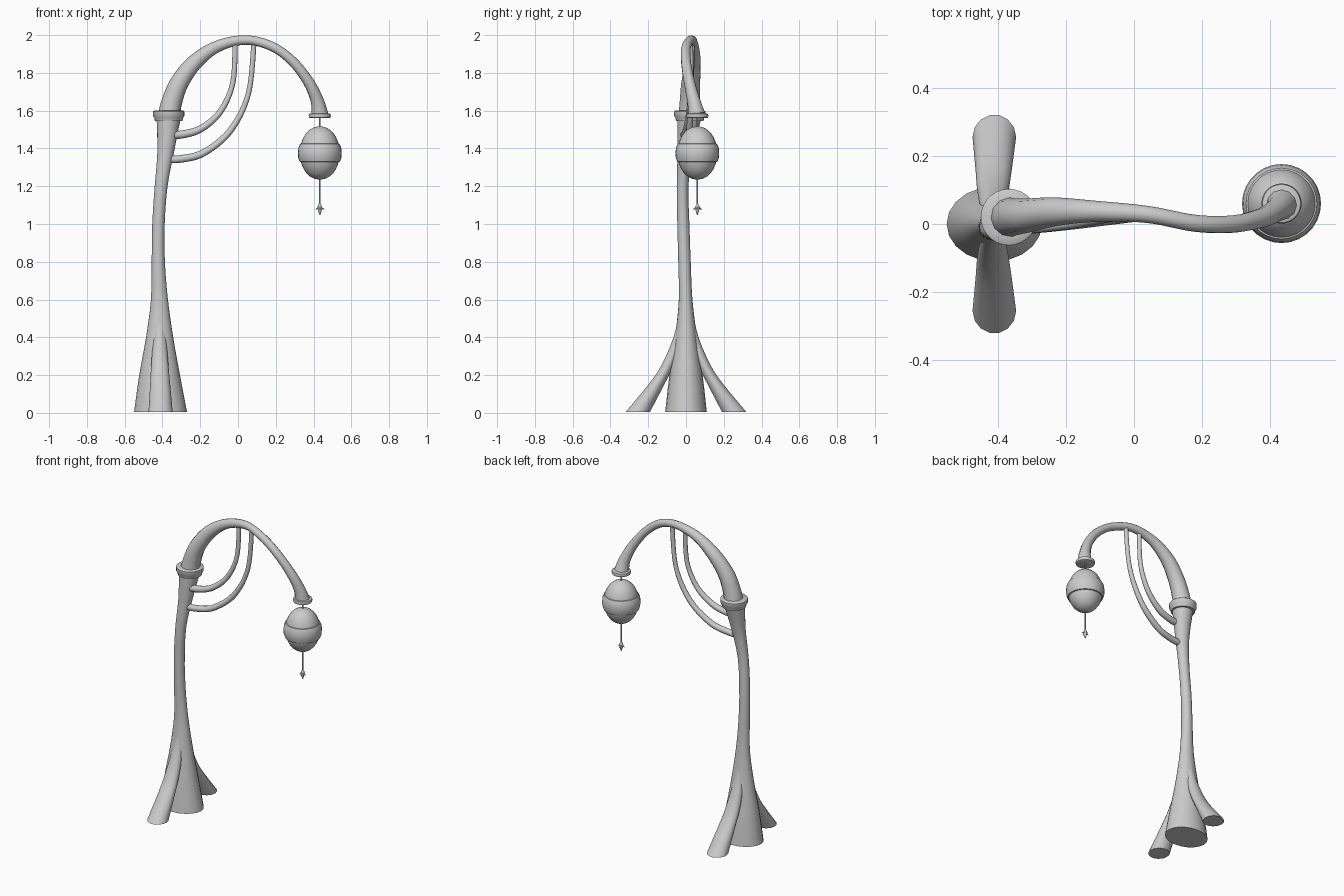
import bpy, bmesh, math
from mathutils import Vector, Matrix

if "Cube" in bpy.data.objects:
    bpy.data.objects.remove(bpy.data.objects["Cube"])


def smooth(ob, angle=40):
    bpy.ops.object.select_all(action='DESELECT')
    ob.select_set(True)
    bpy.context.view_layer.objects.active = ob
    bpy.ops.object.shade_smooth_by_angle(angle=math.radians(angle))


def catmull(rows, steps):
    out = []
    for i in range(len(rows) - 1):
        p = [rows[max(0, min(len(rows) - 1, i + k))] for k in (-1, 0, 1, 2)]
        for s in range(steps):
            t = s / steps
            out.append([0.5 * (2 * b + (c - a) * t + (2 * a - 5 * b + 4 * c - d) * t * t
                               + (3 * b - a - 3 * c + d) * t ** 3) for a, b, c, d in zip(*p)])
    return out + [list(rows[-1])]


def loft(name, rows, segs=20, steps=1):
    """Stack of horizontal rings: (x, y, z, radius x, radius y)."""
    bm = bmesh.new()
    rings = []
    for x, y, z, rx, ry in (catmull(rows, steps) if steps > 1 else rows):
        rings.append([bm.verts.new((x + rx * math.cos(a), y + ry * math.sin(a), z))
                      for a in (2 * math.pi * k / segs for k in range(segs))])
    for r0, r1 in zip(rings, rings[1:]):
        for k in range(segs):
            j = (k + 1) % segs
            bm.faces.new((r0[k], r0[j], r1[j], r1[k]))
    bm.faces.new(rings[0])
    bm.faces.new(rings[-1])
    bmesh.ops.recalc_face_normals(bm, faces=bm.faces)
    me = bpy.data.meshes.new(name)
    bm.to_mesh(me)
    bm.free()
    ob = bpy.data.objects.new(name, me)
    bpy.context.collection.objects.link(ob)
    smooth(ob)
    return ob


def turned(name, x, y, profile, segs=28):
    return loft(name, [(x, y, z, r, r) for r, z in profile], segs)


def tube(name, points):
    """Tapered tube through (x, y, z, radius) points."""
    cu = bpy.data.curves.new(name, 'CURVE')
    cu.dimensions = '3D'
    cu.bevel_depth = 1.0
    cu.bevel_resolution = 4
    cu.use_fill_caps = True
    pts = catmull(points, 6)
    sp = cu.splines.new('POLY')
    sp.points.add(len(pts) - 1)
    for p, (x, y, z, r) in zip(sp.points, pts):
        p.co = (x, y, z, 1)
        p.radius = r
    ob = bpy.data.objects.new(name, cu)
    bpy.context.collection.objects.link(ob)
    bpy.ops.object.select_all(action='DESELECT')
    ob.select_set(True)
    bpy.context.view_layer.objects.active = ob
    bpy.ops.object.convert(target='MESH')
    smooth(bpy.context.view_layer.objects.active)


# trunk, flared at the foot and again under the collar
loft("trunk", [
    (-0.41, 0, 0.005, 0.14, 0.11), (-0.415, 0, 0.2, 0.108, 0.088),
    (-0.415, 0, 0.4, 0.072, 0.058), (-0.416, -0.002, 0.6, 0.045, 0.036),
    (-0.422, -0.008, 0.8, 0.035, 0.033), (-0.421, -0.014, 1.0, 0.033, 0.032),
    (-0.407, -0.018, 1.2, 0.034, 0.031), (-0.383, -0.005, 1.38, 0.044, 0.04),
    (-0.367, 0.018, 1.56, 0.064, 0.064)], 20, 3)

# side roots
for side, label in ((-1, "front"), (1, "back")):
    loft(label + "_root", [
        (-0.41, side * 0.255, 0.005, 0.064, 0.066), (-0.412, side * 0.157, 0.15, 0.053, 0.043),
        (-0.414, side * 0.098, 0.25, 0.046, 0.034), (-0.414, side * 0.036, 0.4, 0.034, 0.031),
        (-0.412, side * 0.018, 0.53, 0.022, 0.021), (-0.412, side * 0.012, 0.61, 0.01, 0.02)], 14, 3)

# collar
turned("collar", -0.367, 0.02, [(0.06, 1.545), (0.073, 1.545), (0.076, 1.562), (0.083, 1.572),
                                (0.083, 1.596), (0.078, 1.6), (0.05, 1.6)])

# arching arm
tube("arm", [(-0.365, 0.02, 1.57, 0.06), (-0.352, 0.021, 1.64, 0.055), (-0.312, 0.025, 1.745, 0.05),
             (-0.23, 0.036, 1.855, 0.042), (-0.11, 0.037, 1.94, 0.031), (0.04, 0.028, 1.974, 0.025),
             (0.18, 0.002, 1.94, 0.025), (0.29, 0, 1.86, 0.026), (0.375, 0.018, 1.75, 0.029),
             (0.42, 0.042, 1.65, 0.035), (0.433, 0.056, 1.58, 0.045)])

# two curved braces
tube("inner_brace", [(-0.37, -0.01, 1.472, 0.022), (-0.29, -0.005, 1.475, 0.021),
                     (-0.19, 0.004, 1.508, 0.019), (-0.09, 0.018, 1.6, 0.016),
                     (-0.027, 0.028, 1.75, 0.014), (-0.015, 0.032, 1.96, 0.014)])
tube("outer_brace", [(-0.38, -0.01, 1.343, 0.02), (-0.3, -0.008, 1.345, 0.02),
                     (-0.18, 0.003, 1.378, 0.019), (-0.04, 0.018, 1.495, 0.017),
                     (0.055, 0.026, 1.69, 0.014), (0.085, 0.024, 1.965, 0.014)])

# lamp cap, hanging rod, globe and its band
LX, LY = 0.433, 0.06
turned("lamp_cap", LX, LY, [(0.05, 1.56), (0.056, 1.563), (0.059, 1.573), (0.056, 1.583), (0.042, 1.587)])
turned("rod", LX, LY, [(0.004, 1.06), (0.004, 1.57)], 8)
globe = []
for i in range(15):
    a = -math.pi / 2 + math.pi * (0.02 + 0.96 * i / 14)
    globe.append((0.106 * math.cos(a) ** 0.95, 1.376 + 0.141 * math.sin(a)))
turned("lamp_globe", LX, LY, globe)
turned("lamp_band", LX, LY, [(0.095, 1.328), (0.107, 1.33), (0.114, 1.35), (0.116, 1.376),
                             (0.113, 1.405), (0.104, 1.424), (0.09, 1.428)])

# small flower pendant with four petals
turned("pendant", LX, LY, [(0.004, 1.108), (0.011, 1.095), (0.012, 1.08), (0.008, 1.065), (0.002, 1.047)], 10)
for k in range(4):
    a = k * math.pi / 2
    out = Vector((math.cos(a), math.sin(a), -0.55)).normalized()
    bpy.ops.mesh.primitive_cone_add(vertices=6, radius1=0.008, radius2=0.001, depth=0.026,
                                    location=Vector((LX, LY, 1.09)) + out * 0.014,
                                    rotation=out.to_track_quat('Z', 'Y').to_euler())
    bpy.context.object.name = f"pendant_petal_{k + 1}"
